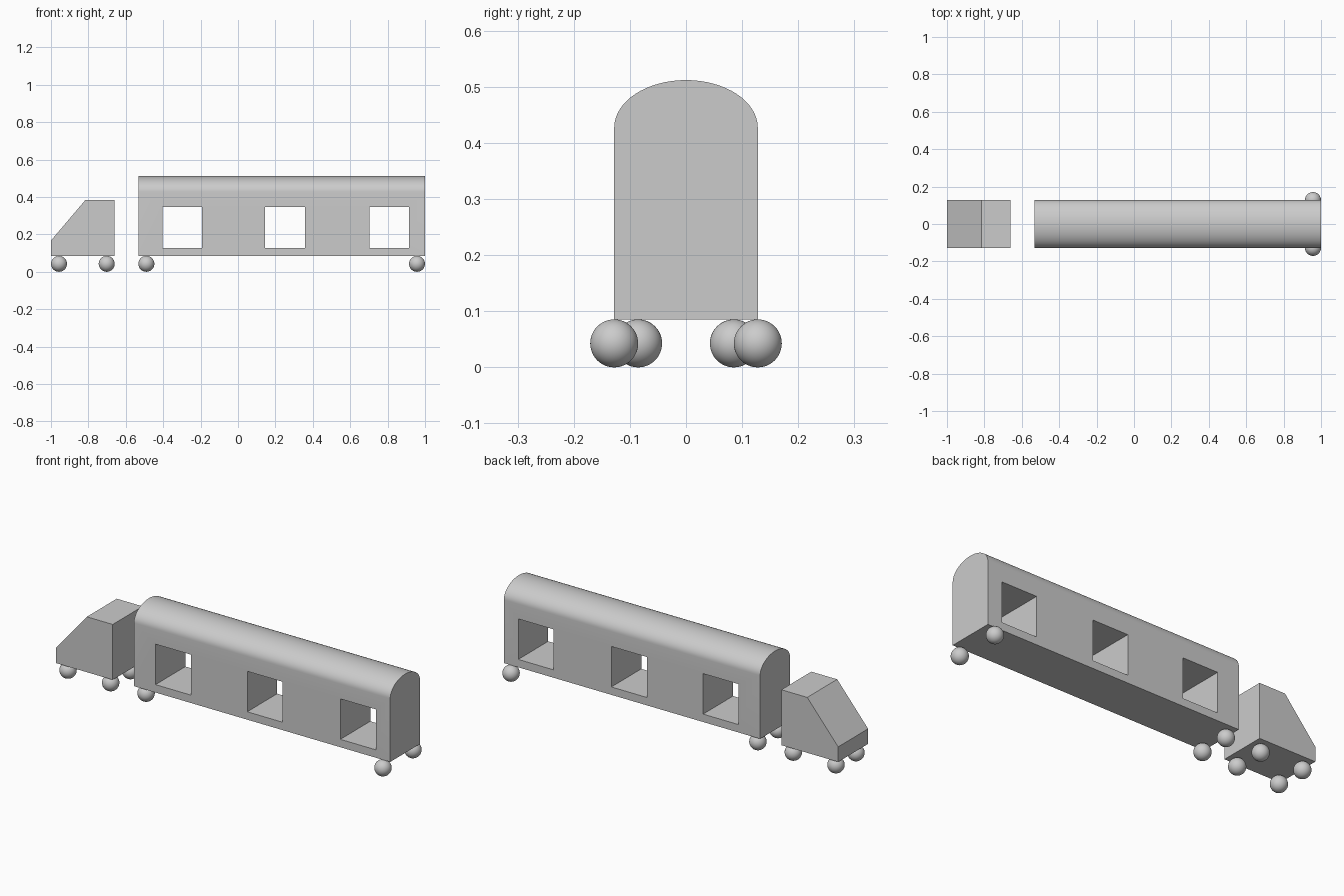
import bpy, bmesh, math

if "Cube" in bpy.data.objects:
    bpy.data.objects.remove(bpy.data.objects["Cube"])

HALF_W = 0.128      # half width of cab and trailer
R = 0.0427          # wheel radius
FLOOR = 2 * R       # underside height


def extrude(name, profile, axis):
    """Closed prism: lift each 2D profile point to 3D at both ends of an extrusion."""
    bm = bmesh.new()
    near = [bm.verts.new(axis(p, 0)) for p in profile]
    far = [bm.verts.new(axis(p, 1)) for p in profile]
    bm.faces.new(near)
    bm.faces.new(far)
    for i in range(len(profile)):
        j = (i + 1) % len(profile)
        bm.faces.new((near[i], near[j], far[j], far[i]))
    bmesh.ops.recalc_face_normals(bm, faces=bm.faces)
    mesh = bpy.data.meshes.new(name)
    bm.to_mesh(mesh)
    bm.free()
    obj = bpy.data.objects.new(name, mesh)
    bpy.context.collection.objects.link(obj)
    return obj


def across(half):
    return lambda p, t: (p[0], half * (2 * t - 1), p[1])


def along(x0, x1):
    return lambda p, t: (x0 + (x1 - x0) * t, p[0], p[1])


def activate(obj):
    bpy.ops.object.select_all(action='DESELECT')
    obj.select_set(True)
    bpy.context.view_layer.objects.active = obj


# Cab with sloping windscreen
extrude("cab", [(-1, FLOOR), (-0.66, FLOOR), (-0.66, 0.385),
                (-0.815, 0.385), (-1, 0.167)], across(HALF_W))

# Trailer with elliptical roof
N = 32
roof = [(HALF_W * math.cos(math.pi * i / N), 0.427 + 0.085 * math.sin(math.pi * i / N))
        for i in range(N + 1)]
trailer = extrude("trailer", [(-HALF_W, FLOOR), (HALF_W, FLOOR)] + roof,
                  along(-0.533, 1.0))

# Window openings cut straight through
for x0 in (-0.404, 0.145, 0.702):
    x1, z0, z1 = x0 + 0.212, 0.128, 0.347
    cutter = extrude("window_cutter", [(x0, z0), (x1, z0), (x1, z1), (x0, z1)], across(0.3))
    cutter.hide_render = True
    activate(trailer)
    mod = trailer.modifiers.new("window", 'BOOLEAN')
    mod.operation = 'DIFFERENCE'
    mod.solver = 'EXACT'
    mod.object = cutter
    bpy.ops.object.modifier_apply(modifier=mod.name)
    bpy.data.objects.remove(cutter)
activate(trailer)
bpy.ops.object.shade_smooth_by_angle(angle=math.radians(30))

# Ball wheels in pairs
for name, x, y in (("cab_front_wheel", -0.957, 0.0853), ("cab_rear_wheel", -0.702, 0.0853),
                   ("trailer_front_wheel", -0.49, 0.0853), ("trailer_rear_wheel", 0.957, HALF_W)):
    for side, s in (("left", 1), ("right", -1)):
        bpy.ops.mesh.primitive_uv_sphere_add(segments=48, ring_count=24, radius=R,
                                             location=(x, s * y, R))
        wheel = bpy.context.object
        wheel.name = f"{name}_{side}"
        bpy.ops.object.shade_smooth()
